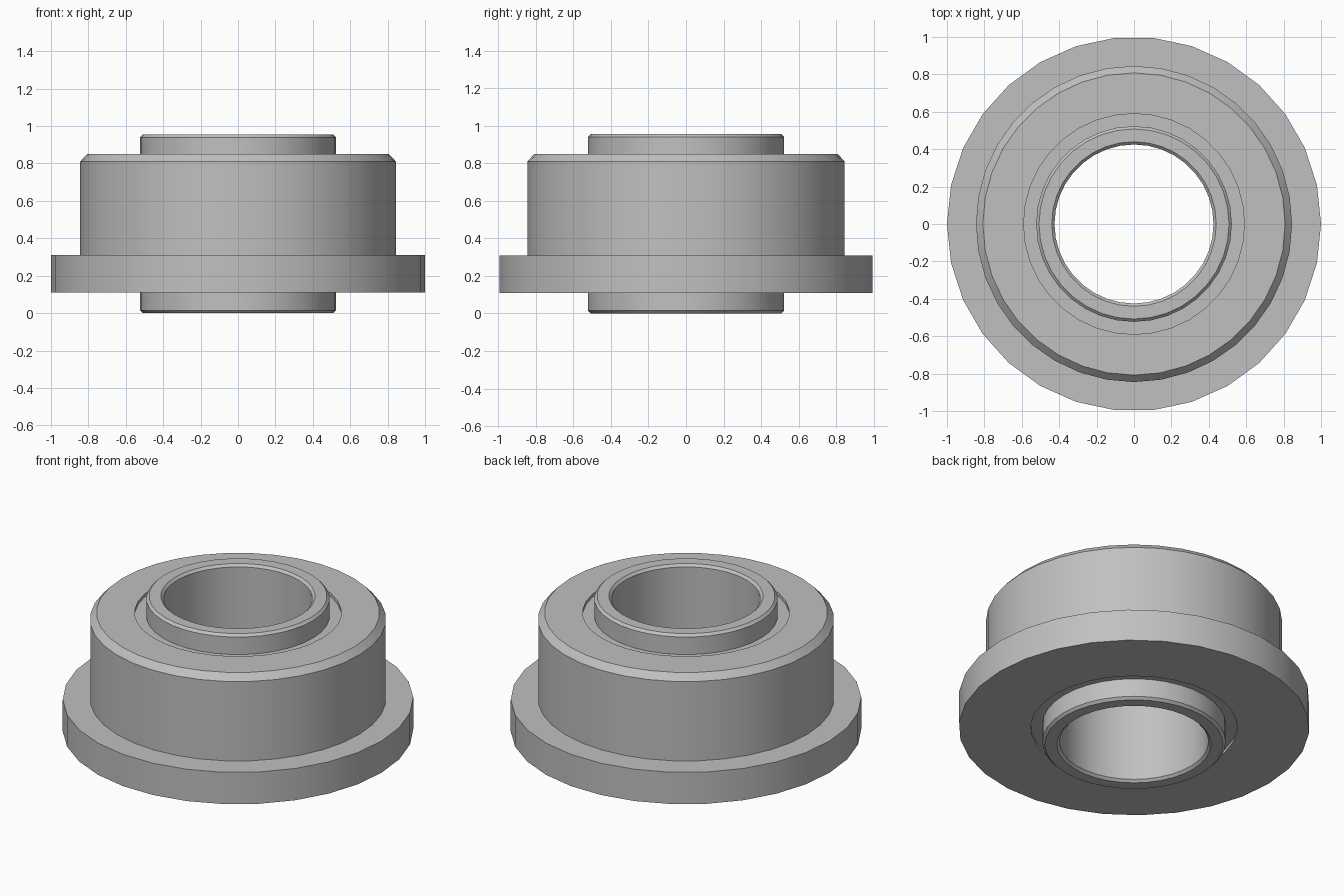
import bpy
import bmesh
from math import cos, sin, tau, radians

cube = bpy.data.objects.get("Cube")
if cube:
    bpy.data.objects.remove(cube, do_unlink=True)

# Single plain metal colour
metal = bpy.data.materials.new("grey_metal")
metal.use_nodes = True
GREY = (0.53, 0.53, 0.53, 1)
metal.diffuse_color = GREY
metal.node_tree.nodes["Principled BSDF"].inputs["Base Color"].default_value = GREY


def revolve(name, profile, sides):
    """Sweep a closed (radius, height) profile around the z axis."""
    bm = bmesh.new()
    rings = [[bm.verts.new((r * cos(tau * i / sides), r * sin(tau * i / sides), z))
              for i in range(sides)] for r, z in profile]
    for a, b in zip(rings, rings[1:] + rings[:1]):
        for i in range(sides):
            j = (i + 1) % sides
            bm.faces.new((a[i], a[j], b[j], b[i]))
    bmesh.ops.recalc_face_normals(bm, faces=bm.faces)
    mesh = bpy.data.meshes.new(name)
    bm.to_mesh(mesh)
    bm.free()
    mesh.materials.append(metal)
    obj = bpy.data.objects.new(name, mesh)
    bpy.context.collection.objects.link(obj)
    bpy.ops.object.select_all(action="DESELECT")
    obj.select_set(True)
    bpy.context.view_layer.objects.active = obj
    bpy.ops.object.shade_smooth_by_angle(angle=radians(30))
    return obj


BORE, HUB, RECESS, BODY = 0.425, 0.523, 0.59, 0.845
BASE, STEP, TOP, HEIGHT = 0.11, 0.31, 0.85, 0.955
BEVEL, SINK = 0.015, 0.02

# Wide flange around the lower end
revolve("flange", [(RECESS, BASE), (1, BASE), (1, STEP), (RECESS, STEP)], 30)

# Outer race with a chamfered top edge
revolve("outer_race", [(RECESS, STEP), (BODY, STEP), (BODY, TOP - 0.04),
                       (BODY - 0.037, TOP), (RECESS, TOP)], 36)

# Inner race, bevelled on both rims
revolve("inner_race", [(BORE, BEVEL), (BORE + BEVEL, 0), (HUB - BEVEL, 0), (HUB, BEVEL),
                       (HUB, HEIGHT - BEVEL), (HUB - BEVEL, HEIGHT),
                       (BORE + BEVEL, HEIGHT), (BORE, HEIGHT - BEVEL)], 36)

# Slightly sunken shields closing the gap between the races
for name, low, high in (("lower_shield", BASE + SINK, BASE + 2 * SINK),
                        ("upper_shield", TOP - 2 * SINK, TOP - SINK)):
    revolve(name, [(HUB - 0.01, low), (RECESS + 0.01, low),
                   (RECESS + 0.01, high), (HUB - 0.01, high)], 36)
